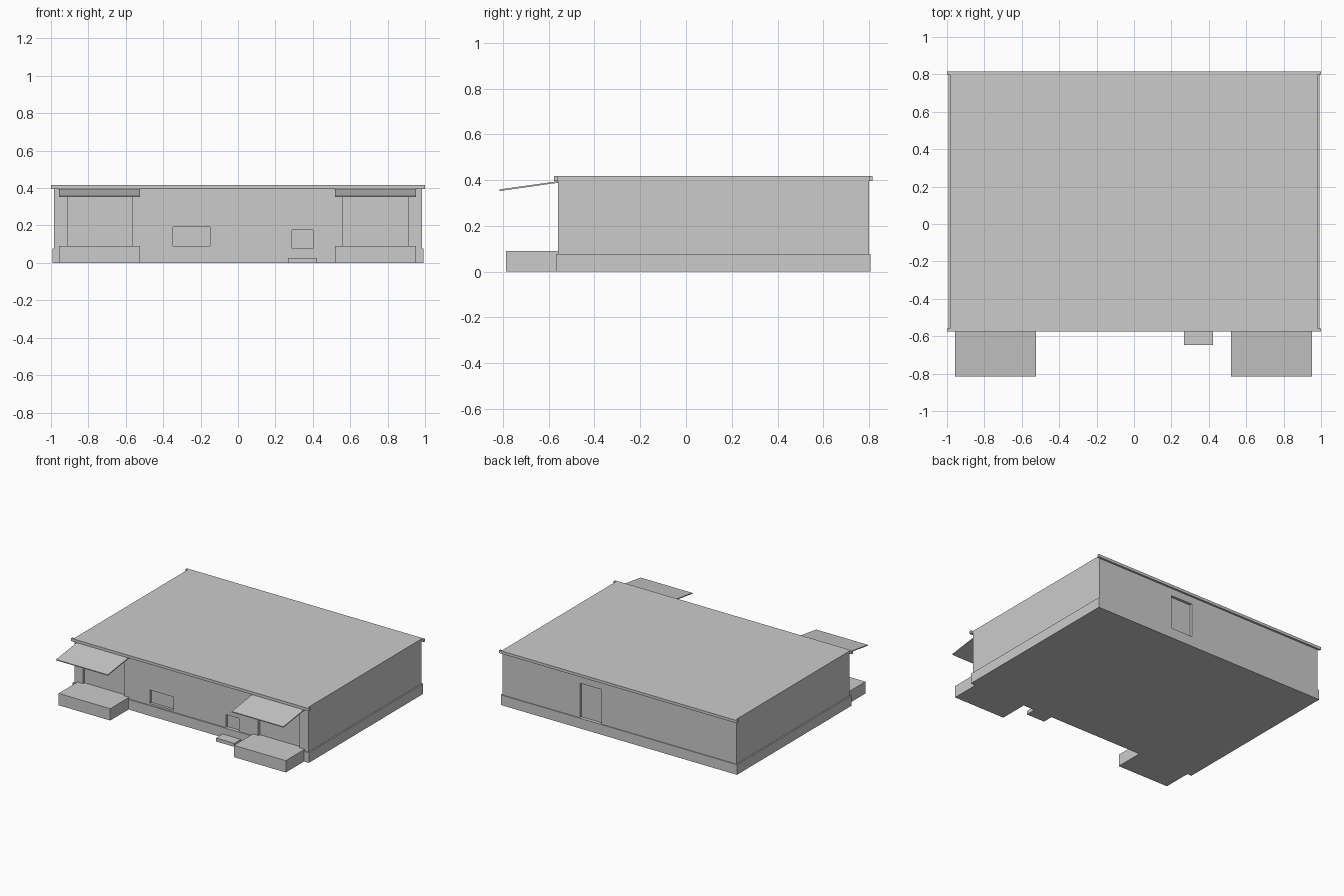
import bpy
import bmesh
from mathutils import Vector

cube = bpy.data.objects.get("Cube")
if cube:
    bpy.data.objects.remove(cube, do_unlink=True)

grey = bpy.data.materials.new("light grey")
grey.use_nodes = True
colour = (0.6, 0.6, 0.6, 1)
grey.diffuse_color = colour
grey.node_tree.nodes["Principled BSDF"].inputs["Base Color"].default_value = colour


def box(name, x, y, z):
    """Flat-faced box from its (min, max) range on each axis."""
    bm = bmesh.new()
    bmesh.ops.create_cube(bm, size=1)
    for v in bm.verts:
        v.co = Vector(r[0] if c < 0 else r[1] for c, r in zip(v.co, (x, y, z)))
    mesh = bpy.data.meshes.new(name)
    bm.to_mesh(mesh)
    bm.free()
    mesh.materials.append(grey)
    obj = bpy.data.objects.new(name, mesh)
    bpy.context.collection.objects.link(obj)
    return obj


FRONT, BACK, ROOF, PLINTH = -0.56, 0.8, 0.417, 0.077
DEPTH = 0.02

# Main hall and base plinth
walls = box("walls", (-0.983, 0.983), (FRONT, BACK), (0, ROOF))
box("plinth", (-0.993, 0.993), (FRONT - 0.008, BACK + 0.006), (0, PLINTH))

# Roof fascias along the front and back only
box("front_fascia", (-1, 1), (FRONT - 0.016, FRONT), (0.396, ROOF))
box("back_fascia", (-1, 1), (BACK, BACK + 0.015), (0.396, ROOF))

# Recessed doors and window
front_cut = (FRONT - 0.05, FRONT + DEPTH)
back_cut = (BACK - DEPTH, BACK + 0.05)
openings = [
    ("right_dock_opening", (-0.912, -0.567), front_cut, (0.088, 0.36)),
    ("left_dock_opening", (0.562, 0.908), front_cut, (0.088, 0.36)),
    ("window_opening", (-0.348, -0.15), front_cut, (0.09, 0.192)),
    ("entrance_opening", (0.29, 0.4), front_cut, (PLINTH, 0.176)),
    ("back_door_opening", (0.15, 0.333), back_cut, (PLINTH, 0.34)),
]
for name, x, y, z in openings:
    cutter = box(name, x, y, z)
    cutter.hide_render = True
    mod = walls.modifiers.new(name, "BOOLEAN")
    mod.operation = "DIFFERENCE"
    mod.solver = "EXACT"
    mod.object = cutter
    bpy.context.view_layer.objects.active = walls
    bpy.ops.object.modifier_apply(modifier=name)
    bpy.data.objects.remove(cutter, do_unlink=True)

# Loading docks with sloping canopies
for side, x in (("right", (-0.957, -0.523)), ("left", (0.518, 0.953))):
    box(side + "_dock", x, (-0.787, FRONT), (0, 0.09))
    canopy = box(side + "_canopy", x, (-0.816, FRONT), (0.388, 0.395))
    for v in canopy.data.vertices:
        if v.co.y < -0.7:
            v.co.z -= 0.036

# Entrance step
box("entrance_step", (0.268, 0.422), (-0.648, FRONT), (0, 0.026))
